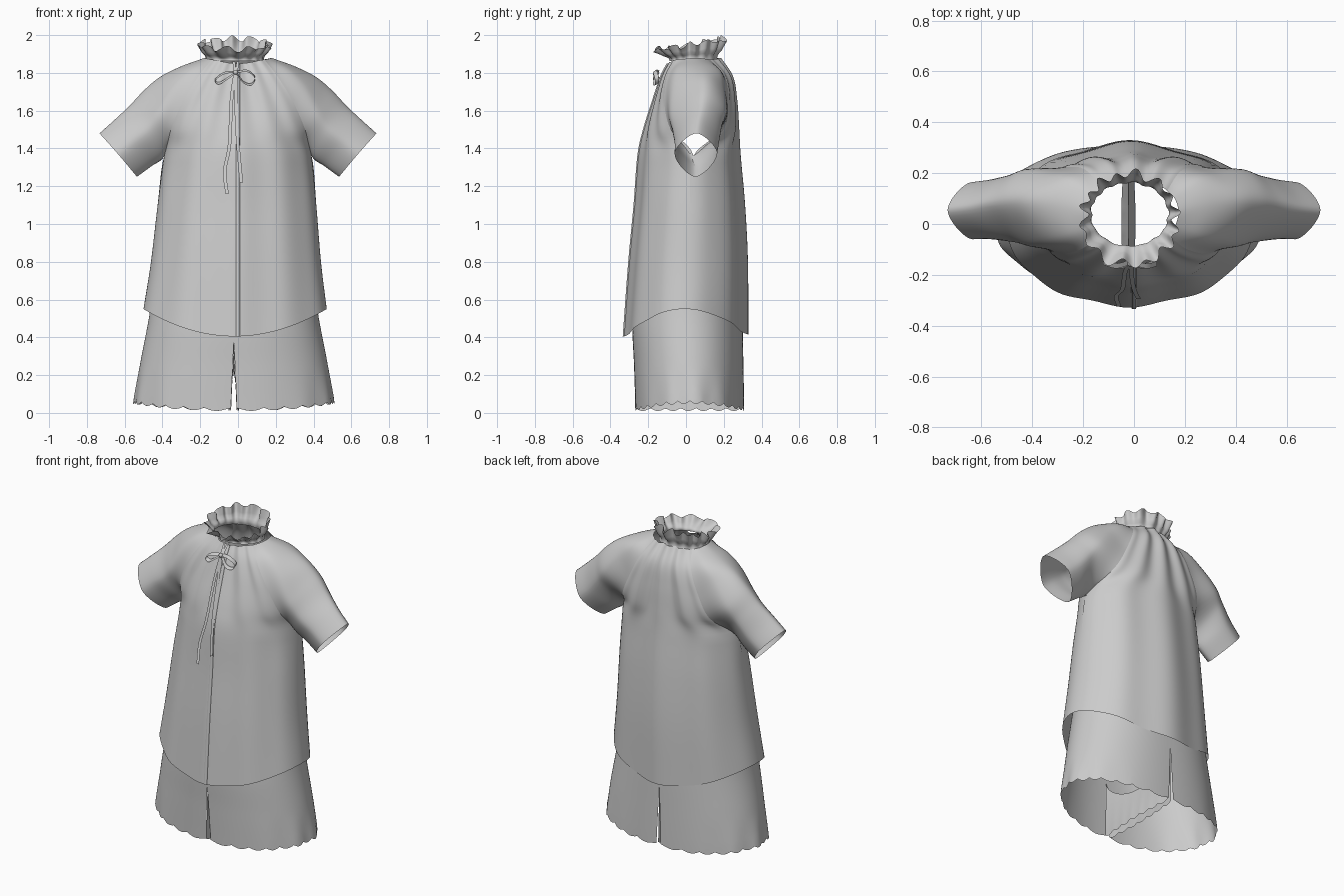
import bpy, bmesh, random
from math import sin, cos, pi, radians
from mathutils import Vector

if "Cube" in bpy.data.objects:
    bpy.data.objects.remove(bpy.data.objects["Cube"])

random.seed(4)


def spline(pts, n, closed=False):
    """Catmull-Rom through points of any dimension, n steps per span."""
    p = [Vector(q) for q in pts]
    if closed:                                   # first and last point coincide
        p = [p[-2]] + p + [p[1]]
    else:
        p = [2 * p[0] - p[1]] + p + [2 * p[-1] - p[-2]]
    out = []
    for i in range(1, len(p) - 2):
        a, b, c, d = p[i - 1:i + 3]
        for k in range(n):
            t = k / n
            out.append(0.5 * (2 * b + (c - a) * t + (2 * a - 5 * b + 4 * c - d) * t * t
                              + (3 * b - a - 3 * c + d) * t ** 3))
    return out + [p[-2]]


def build(name, patches):
    """Make one smooth cloth object from grids of points."""
    bm = bmesh.new()
    for rows in patches:
        vs = [[bm.verts.new(p) for p in r] for r in rows]
        for r0, r1 in zip(vs, vs[1:]):
            for j in range(len(r0) - 1):
                bm.faces.new((r0[j], r0[j + 1], r1[j + 1], r1[j]))
    bmesh.ops.remove_doubles(bm, verts=bm.verts, dist=0.0005)
    bmesh.ops.recalc_face_normals(bm, faces=bm.faces)
    for f in bm.faces:
        f.smooth = True
    me = bpy.data.meshes.new(name)
    bm.to_mesh(me)
    bm.free()
    ob = bpy.data.objects.new(name, me)
    bpy.context.collection.objects.link(ob)
    return ob


def flip(rows):
    return [[(-p[0], p[1], p[2]) for p in r] for r in rows]


# Blouse body: centre z, seam z, half width, centre y, seam y, arc angle
front = spline([(.405, .55, .485, -.322, -.01, 90), (.8, .8, .45, -.293, 0, 90),
                (1.1, 1.1, .42, -.265, .02, 90), (1.36, 1.36, .39, -.245, .04, 90),
                (1.5, 1.5, .355, -.215, -.08, 70), (1.65, 1.65, .29, -.168, -.115, 60),
                (1.78, 1.78, .21, -.125, -.10, 55), (1.85, 1.87, .14, -.09, -.05, 60)], 6)
back = spline([(.415, .55, .485, .32, -.01, 90), (.8, .8, .45, .318, 0, 90),
               (1.1, 1.1, .42, .303, .02, 90), (1.36, 1.36, .39, .28, .04, 90),
               (1.5, 1.5, .31, .272, .20, 65), (1.65, 1.65, .24, .262, .225, 60),
               (1.78, 1.78, .18, .24, .205, 55), (1.88, 1.87, .13, .175, .13, 60)], 6)


def panel(profile, amp, waves):
    rows = []
    for zc, ze, w, yc, ye, ang in profile:
        a, row = radians(min(ang, 90)), []
        for j in range(61):
            u = j / 60
            f = a * (2 * u - 1)
            c = (cos(f) - cos(a)) / (1 - cos(a))
            z = ze + (zc - ze) * c * c
            shift = -.018 * max(0, min(1, 1.4 - z))
            fold = amp * cos(2 * pi * waves * u) * c
            row.append((w * sin(f) / sin(a) + shift, ye + (yc - ye) * c + fold, z))
        rows.append(row)
    return rows


build("blouse_body", [panel(front, .007, 5), panel(back, .010, 4)])

# Button placket down the centre front
build("front_placket", [[[(x, r[3] - d, r[0]) for x, d in
                          ((-.012, .004), (-.008, .013), (.008, .013), (.010, .004))] for r in front]])

# Raglan sleeves: front seam, front, top, back, back seam for each row
sleeve_rows = [
    [(.14, -.05, 1.87), (.165, 0, 1.875), (.175, .05, 1.88), (.16, .10, 1.875), (.13, .13, 1.87)],
    [(.21, -.10, 1.78), (.27, -.04, 1.82), (.30, .08, 1.835), (.26, .17, 1.82), (.18, .205, 1.78)],
    [(.29, -.115, 1.65), (.36, -.06, 1.73), (.41, .09, 1.78), (.35, .19, 1.74), (.24, .225, 1.65)],
    [(.355, -.08, 1.5), (.43, -.075, 1.60), (.495, .09, 1.71), (.44, .21, 1.62), (.31, .20, 1.5)],
    [(.39, .04, 1.36), (.48, -.07, 1.50), (.575, .08, 1.625), (.49, .19, 1.52), (.39, .04, 1.36)],
    [(.46, .05, 1.305), (.56, -.06, 1.435), (.655, .065, 1.55), (.56, .175, 1.435), (.46, .05, 1.305)],
    [(.535, .05, 1.25), (.635, -.06, 1.37), (.733, .055, 1.48), (.635, .165, 1.37), (.535, .05, 1.25)]]
across = [spline(r, 10, r[0] == r[-1]) for r in sleeve_rows]
columns = [spline(c, 6) for c in zip(*across)]
sleeve = [list(r) for r in zip(*columns)]
build("right_sleeve", [sleeve])
build("left_sleeve", [flip(sleeve)])

# Ruffled collar
N = 240
collar = [[] for _ in range(9)]
phase = [random.uniform(0, 2 * pi) for _ in range(3)]
for j in range(N + 1):
    a = 2 * pi * j / N
    s, fr = sin(a), max(0, -sin(a))              # s is +1 at the back
    w = (sin(15 * a + 1.2 * sin(2 * a + phase[0])) + .5 * sin(9 * a + phase[1])) / 1.5
    v = sin(11 * a + phase[2])
    for i, row in enumerate(collar):
        t = i / 8
        flare = (.022 + .008 * s * s + .042 * fr) * t ** 1.3 - .02 * sin(pi * min(1, t * 2)) * .5
        r = flare + .022 * w * t
        h = 1.862 + (.092 + .028 * s) * t + (.012 * v - .008 * w) * t * t
        collar[i].append((-.017 + (.158 + r) * cos(a), .04 + (.128 + r) * s, min(h, 2.0)))
build("ruffle_collar", [collar])


# Neck tie: ribbons swept along paths
def ribbon(path, side):
    d = Vector(side)
    return [[p - d, p + d] for p in spline(path, 8)]


build("tie_tails", [
    ribbon([(-.015, -.15, 1.80), (-.035, -.19, 1.65), (-.045, -.255, 1.42),
            (-.07, -.285, 1.28), (-.058, -.325, 1.16)], (.009, 0, 0)),
    ribbon([(-.01, -.15, 1.80), (-.01, -.195, 1.63), (.0, -.255, 1.42), (.018, -.295, 1.22)], (.009, 0, 0)),
    ribbon([(-.022, -.105, 1.86), (-.016, -.15, 1.80)], (.007, 0, 0)),
    ribbon([(.0, -.105, 1.86), (-.01, -.15, 1.80)], (.007, 0, 0))])
build("tie_bow", [
    ribbon([(-.015, -.15, 1.805), (-.07, -.165, 1.80), (-.12, -.15, 1.765), (-.10, -.15, 1.745),
            (-.05, -.165, 1.775), (-.015, -.15, 1.80)], (0, .01, .006)),
    ribbon([(-.01, -.15, 1.805), (.05, -.165, 1.81), (.09, -.155, 1.775), (.07, -.155, 1.74),
            (.03, -.165, 1.75), (-.01, -.15, 1.80)], (0, .01, .006))])
bpy.ops.mesh.primitive_uv_sphere_add(segments=16, ring_count=8, radius=.013, location=(-.013, -.155, 1.803))
bpy.context.object.name = "tie_knot"
bpy.ops.object.shade_smooth()

# Shorts: outer half of each leg (z, outer x, front y, back y), plus the inner leg
SX, LOBES = -.022, 14
profile = spline([(.95, .33, -.19, .22), (.75, .41, -.25, .28), (.5, .45, -.283, .298),
                  (.25, .498, -.275, .304), (.04, .53, -.267, .308)], 6)
outer = []
for z, w, yf, yb in profile:
    x0 = .014 * max(0, min(1, (.38 - z) / .3))
    row = []
    for j in range(LOBES * 8 + 1):
        u = j / (LOBES * 8)
        f = pi * u
        y = (yf + yb) / 2 - (yb - yf) / 2 * cos(f)
        low = max(0, 1 - (z - .04) / .2)         # hem curve fades in near the bottom
        dz = low * (-.014 + .038 * sin(f) ** 2)
        if z < .041:
            dz -= .016 * abs(sin(LOBES * pi * u))
        row.append((x0 + (w - x0) * sin(f) ** .85 + .006 * low * sin(12 * f) * sin(f), y, z + dz))
    outer.append(row)
inner = []
for i in range(9):
    t, row = i / 8, []
    for j in range(41):
        v = j / 40
        y = -.277 + (.302 + .277) * v
        top = .38 - .16 * sin(pi * v) ** .6      # crotch curve
        hem = .026 - .016 * abs(sin(7 * pi * v))
        row.append(((.014 + .014 * sin(pi * v)) * t, y * (1 - .03 * t), top + (hem - top) * t))
    inner.append(row)
for name, fn in (("shorts_right_leg", lambda r: r), ("shorts_left_leg", flip)):
    leg = build(name, [fn(outer), fn(inner)])
    leg.location.x = SX
